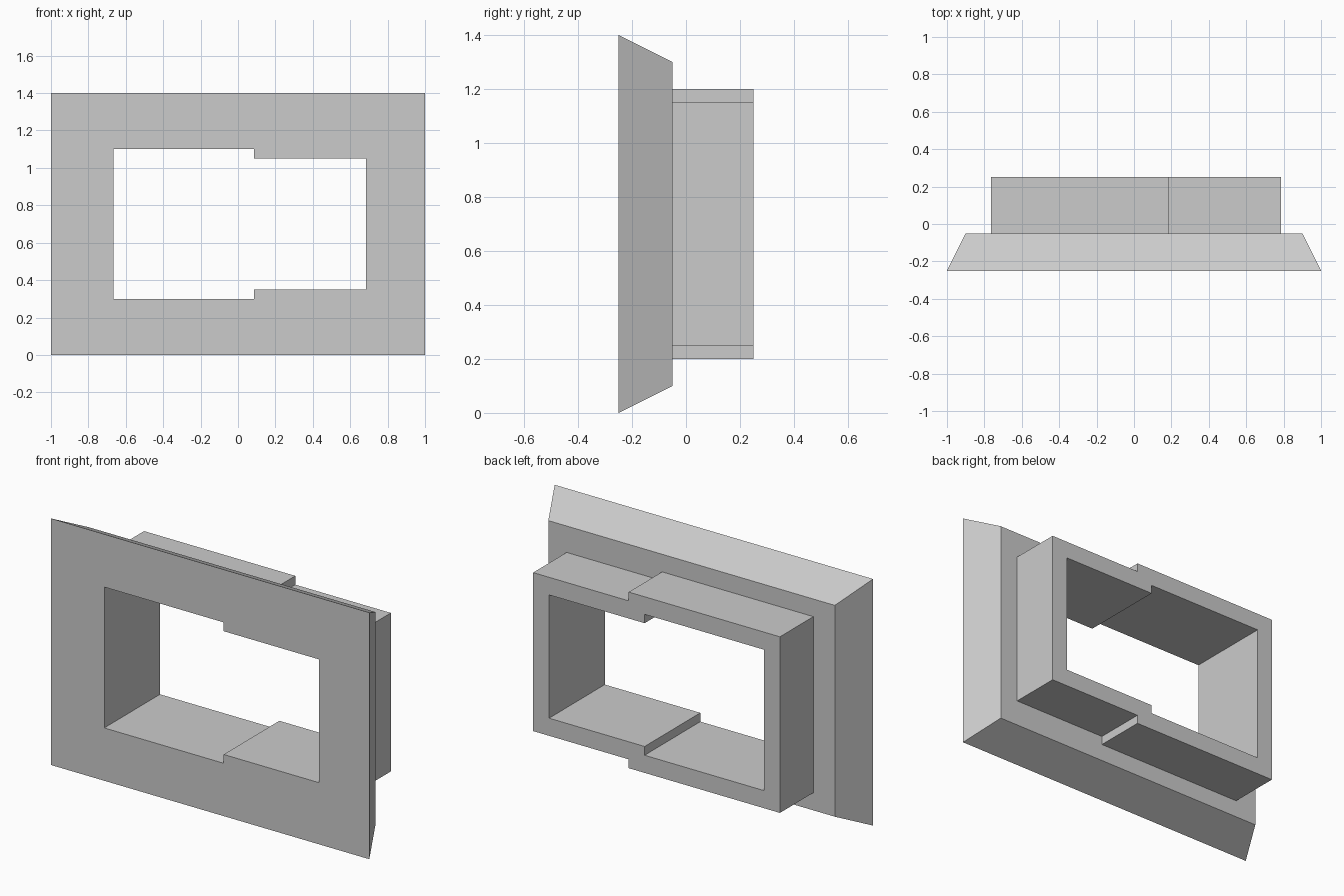
import bpy
import bmesh

cube = bpy.data.objects.get("Cube")
if cube:
    bpy.data.objects.remove(cube, do_unlink=True)

MID_Z = 0.7

grey = bpy.data.materials.new("plain grey")
grey.use_nodes = True
colour = (0.6, 0.6, 0.6, 1)
grey.diffuse_color = colour
grey.node_tree.nodes["Principled BSDF"].inputs["Base Color"].default_value = colour


def outline(bm, y, x0, step, x1, half_tall, half_short):
    """Stepped rectangle: tall on the -x part, short beyond the step."""
    upper = [(x0, half_tall), (step, half_tall), (step, half_short), (x1, half_short)]
    lower = [(x, -h) for x, h in reversed(upper)]
    return [bm.verts.new((x, y, MID_Z + h)) for x, h in upper + lower]


bm = bmesh.new()
loops = [
    # bevelled flange, front then back
    outline(bm, -0.25, -1, 0.085, 1, 0.7, 0.7),
    outline(bm, -0.05, -0.9, 0.185, 0.9, 0.6, 0.6),
    # stepped collar, outside
    outline(bm, -0.05, -0.765, 0.185, 0.785, 0.5, 0.45),
    outline(bm, 0.25, -0.765, 0.185, 0.785, 0.5, 0.45),
    # stepped opening, back to front
    outline(bm, 0.25, -0.665, 0.085, 0.685, 0.4, 0.35),
    outline(bm, -0.25, -0.665, 0.085, 0.685, 0.4, 0.35),
]

# Join each outline to the next, and the last back to the first
for a, b in zip(loops, loops[1:] + loops[:1]):
    for i in range(len(a)):
        j = (i + 1) % len(a)
        bm.faces.new((a[i], a[j], b[j], b[i]))

# The plain flange has no step, so its doubled corners merge
bmesh.ops.remove_doubles(bm, verts=bm.verts[:], dist=0.0001)
bmesh.ops.recalc_face_normals(bm, faces=bm.faces[:])

mesh = bpy.data.meshes.new("flanged_frame")
bm.to_mesh(mesh)
bm.free()
mesh.materials.append(grey)
frame = bpy.data.objects.new("flanged_frame", mesh)
bpy.context.collection.objects.link(frame)
